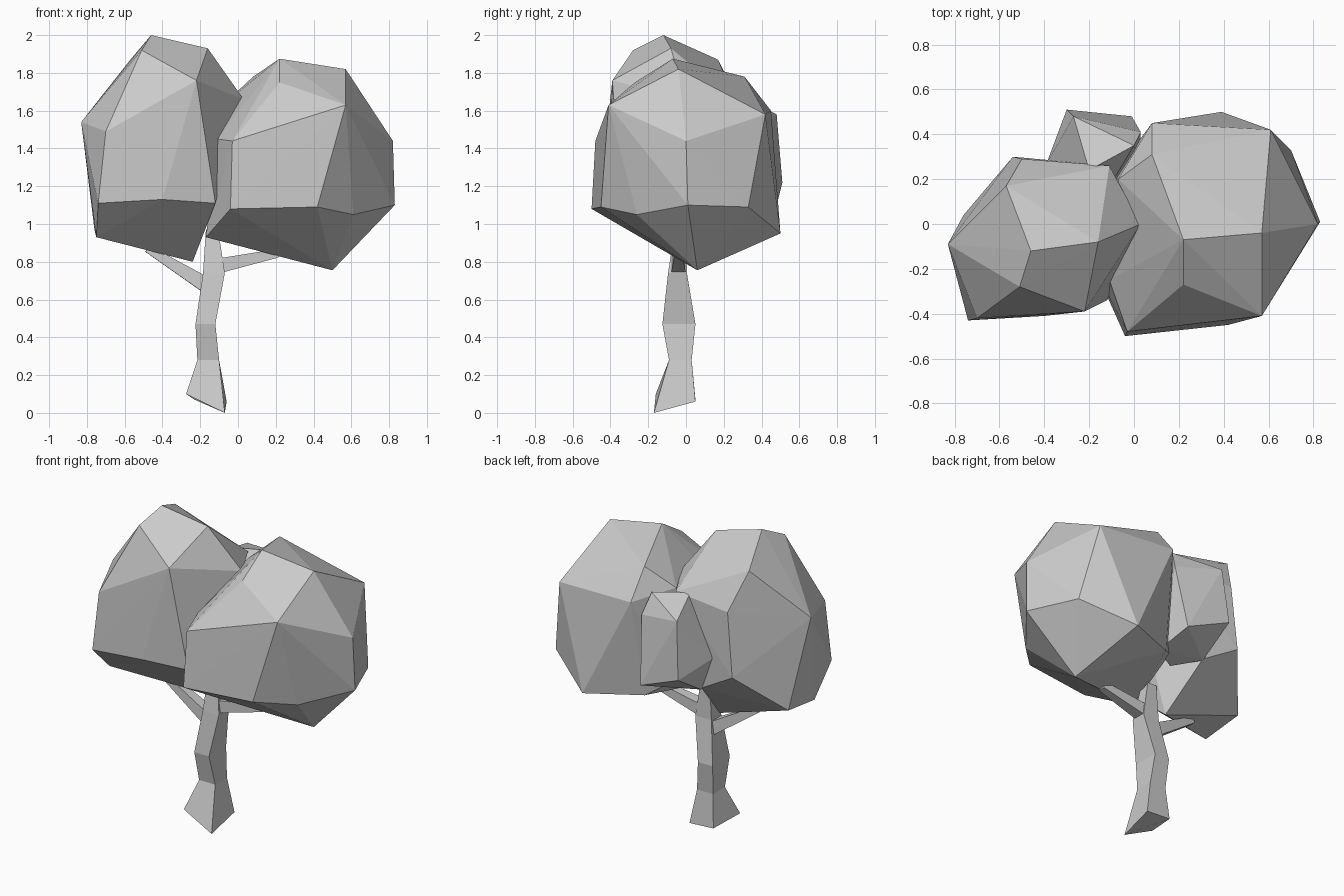
import bpy, bmesh
from mathutils import Vector

if "Cube" in bpy.data.objects:
    bpy.data.objects.remove(bpy.data.objects["Cube"])


def finish(name, bm):
    bmesh.ops.recalc_face_normals(bm, faces=bm.faces)
    mesh = bpy.data.meshes.new(name)
    bm.to_mesh(mesh)
    bm.free()
    obj = bpy.data.objects.new(name, mesh)
    bpy.context.collection.objects.link(obj)
    return obj


def foliage(name, corners):
    """Faceted leaf clump: convex hull around its corner points."""
    bm = bmesh.new()
    for c in corners:
        bm.verts.new(c)
    bmesh.ops.convex_hull(bm, input=bm.verts)
    loose = [v for v in bm.verts if not v.link_faces]
    bmesh.ops.delete(bm, geom=loose, context='VERTS')
    return finish(name, bm)


def loft(name, rings):
    """Skin a chain of four-sided rings and cap both ends."""
    bm = bmesh.new()
    loops = [[bm.verts.new(p) for p in ring] for ring in rings]
    for a, b in zip(loops, loops[1:]):
        for i in range(4):
            j = (i + 1) % 4
            bm.faces.new((a[i], a[j], b[j], b[i]))
    bm.faces.new(loops[0])
    bm.faces.new(loops[-1])
    return finish(name, bm)


def box_ring(x0, x1, y0, y1, z):
    return [(x1, y0, z), (x1, y1, z), (x0, y1, z), (x0, y0, z)]


def branch(name, start, end, r0, r1):
    start, end = Vector(start), Vector(end)
    d = (end - start).normalized()
    side = d.cross(Vector((0, 0, 1))).normalized()
    up = side.cross(d)
    rings = [[p + side * r * sx + up * r * sy
              for sx, sy in ((1, -1), (1, 1), (-1, 1), (-1, -1))]
             for p, r in ((start, r0), (end, r1))]
    return loft(name, rings)


# Trunk with a slanted foot, waist and bulge
loft("trunk", [
    [(-.07, -.17, 0), (-.06, .05, .06), (-.23, .05, .07), (-.275, -.16, .10)],
    box_ring(-.215, -.10, -.09, .03, .28),
    box_ring(-.225, -.12, -.125, .05, .47),
    box_ring(-.185, -.07, -.095, .005, .74),
    box_ring(-.17, -.105, -.06, .0, .97),
])

# Branches
branch("right_branch", (-.12, -.04, .775), (.21, -.04, .845), .04, .023)
branch("left_branch", (-.15, -.04, .665), (-.48, -.05, .87), .042, .02)

# Left clump
foliage("left_foliage", [
    (-.46, -.12, 2.0), (-.16, -.08, 1.93), (-.51, -.28, 1.92),
    (-.22, -.39, 1.76), (-.57, .17, 1.87), (-.83, -.09, 1.54),
    (-.70, -.42, 1.49), (.03, 0, 1.66), (-.11, .26, 1.65),
    (-.50, .29, 1.63), (-.54, .30, 1.22), (-.30, .27, 1.08),
    (-.74, -.43, 1.11), (-.40, -.41, 1.13), (-.12, -.34, 1.11),
    (-.75, -.24, .93), (-.76, .04, .97), (-.24, .0, .80),
])

# Right clump
foliage("right_foliage", [
    (.22, -.07, 1.875), (.57, -.04, 1.82), (.08, .31, 1.78),
    (.22, -.27, 1.75), (.57, -.41, 1.63), (.61, .42, 1.58),
    (.08, .45, 1.6), (.82, 0, 1.44), (-.03, -.48, 1.44),
    (-.11, -.25, 1.45), (-.07, .2, 1.64), (.83, .01, 1.10),
    (.61, -.26, 1.05), (.42, -.45, 1.09), (-.04, -.50, 1.08),
    (.70, .33, 1.09), (.39, .50, .95), (.05, .35, .97),
    (.50, .06, .755), (-.17, -.21, .93), (-.09, .22, 1.06),
])

# Small back clump
foliage("back_foliage", [
    (-.20, .24, 1.66), (0, .35, 1.65), (-.27, .48, 1.58),
    (.03, .41, 1.52), (-.30, .51, 1.22), (-.01, .48, 1.10),
    (-.39, .27, 1.3), (-.30, .27, 1.07), (-.15, .15, 1.03),
    (.02, .25, 1.03), (-.12, .15, 1.5),
])
